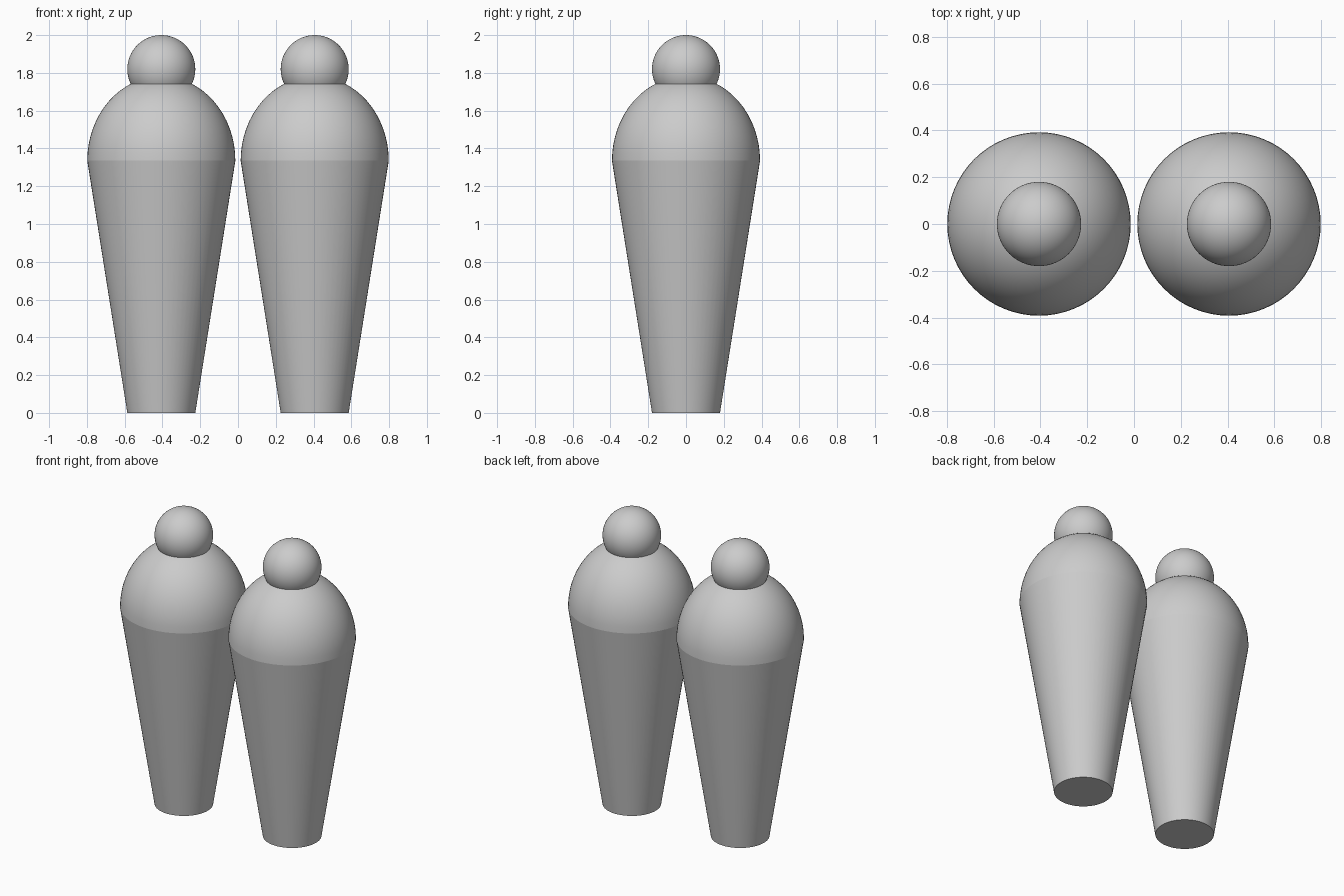
import bpy
import bmesh
import math
from mathutils import Matrix

cube = bpy.data.objects.get("Cube")
if cube:
    bpy.data.objects.remove(cube, do_unlink=True)

SPACING = 0.406      # distance of each cone's axis from the centre
RIM_Z = 1.335        # where the scoop meets the cone
RIM_R, TIP_R = 0.392, 0.18
SIDES = 64

grey = bpy.data.materials.new("plain_grey")
grey.use_nodes = True
colour = (0.6, 0.6, 0.6, 1.0)
grey.diffuse_color = colour
grey.node_tree.nodes["Principled BSDF"].inputs["Base Color"].default_value = colour


def add_part(name, bm, x):
    """Turn a bmesh into a smooth, coloured object standing at x."""
    mesh = bpy.data.meshes.new(name)
    bm.to_mesh(mesh)
    bm.free()
    mesh.materials.append(grey)
    obj = bpy.data.objects.new(name, mesh)
    obj.location.x = x
    bpy.context.collection.objects.link(obj)
    bpy.ops.object.select_all(action="DESELECT")
    obj.select_set(True)
    bpy.context.view_layer.objects.active = obj
    bpy.ops.object.shade_smooth_by_angle(angle=math.radians(30))


def ball(radius, z, stretch=1.0):
    bm = bmesh.new()
    place = Matrix.Translation((0, 0, z)) @ Matrix.Diagonal((1, 1, stretch, 1))
    bmesh.ops.create_uvsphere(bm, u_segments=SIDES, v_segments=SIDES // 2,
                              radius=radius, matrix=place)
    return bm


for side, x in (("left", SPACING), ("right", -SPACING)):
    # Tapered cone with a flat, closed foot
    bm = bmesh.new()
    bmesh.ops.create_cone(bm, cap_ends=True, segments=SIDES,
                          radius1=TIP_R, radius2=RIM_R, depth=RIM_Z,
                          matrix=Matrix.Translation((0, 0, RIM_Z / 2)))
    top = [f for f in bm.faces if f.normal.z > 0.9]
    bmesh.ops.delete(bm, geom=top, context="FACES_ONLY")
    add_part(side + "_cone", bm, x)

    # Slightly tall domed scoop, upper half only
    bm = ball(RIM_R, RIM_Z, 1.14)
    below = [v for v in bm.verts if v.co.z < RIM_Z - 0.001]
    bmesh.ops.delete(bm, geom=below, context="VERTS")
    add_part(side + "_scoop", bm, x)

    # Small ball sunk into the top of the scoop
    add_part(side + "_top_ball", ball(TIP_R, 2 - TIP_R), x)
